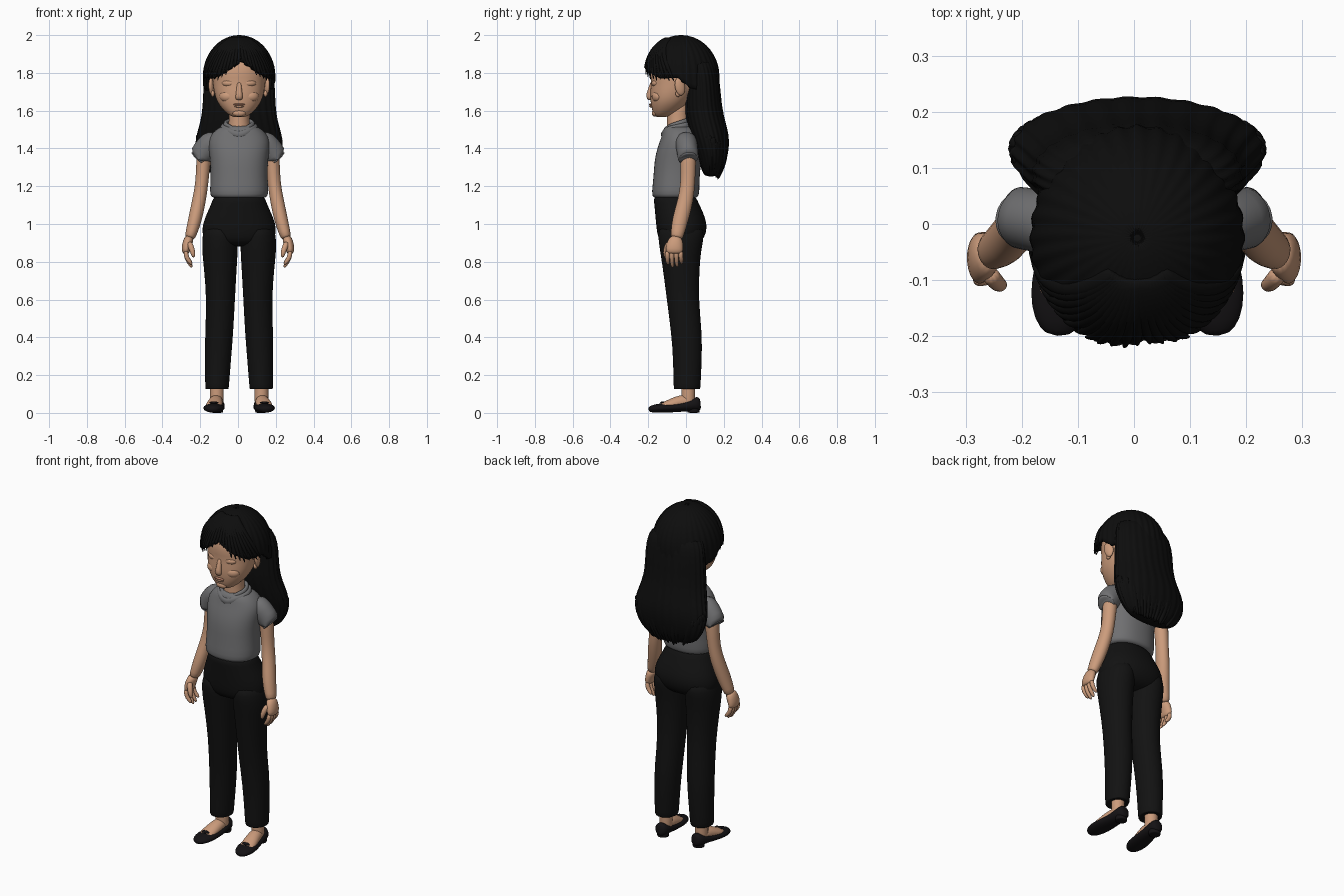
import bpy, bmesh, math, random
from mathutils import Vector, Matrix

random.seed(4)
if "Cube" in bpy.data.objects:
    bpy.data.objects.remove(bpy.data.objects["Cube"], do_unlink=True)
CX = 0.006


def material(name, rgb):
    m = bpy.data.materials.new(name)
    m.use_nodes = True
    m.diffuse_color = (*rgb, 1)
    m.node_tree.nodes["Principled BSDF"].inputs["Base Color"].default_value = (*rgb, 1)
    return m


SKIN = material("warm_skin", (0.60, 0.33, 0.20))
LIP = material("lip", (0.47, 0.22, 0.14))
GREY = material("grey_cloth", (0.16, 0.16, 0.165))
TROUSER = material("black_cloth", (0.006, 0.006, 0.006))
HAIR = material("black_hair", (0.004, 0.004, 0.004))
SHOE = material("black_leather", (0.007, 0.006, 0.007))


def finish(name, bm, mat, subsurf=1):
    bmesh.ops.recalc_face_normals(bm, faces=bm.faces)
    for f in bm.faces:
        f.smooth = True
    me = bpy.data.meshes.new(name)
    bm.to_mesh(me)
    bm.free()
    me.materials.append(mat)
    ob = bpy.data.objects.new(name, me)
    bpy.context.collection.objects.link(ob)
    if subsurf:
        ob.modifiers.new("smooth", "SUBSURF").levels = subsurf
        ob.modifiers["smooth"].render_levels = subsurf
    return ob


def skin_rings(name, rings, mat, subsurf=1, caps=True):
    bm = bmesh.new()
    loops = [[bm.verts.new(p) for p in r] for r in rings]
    n = len(loops[0])
    for a, b in zip(loops, loops[1:]):
        for i in range(n):
            bm.faces.new((a[i], a[(i + 1) % n], b[(i + 1) % n], b[i]))
    if caps:
        bm.faces.new(loops[0])
        bm.faces.new(loops[-1])
    return finish(name, bm, mat, subsurf)


def loft(name, rows, mat, n=28, power=1.0, flute=0.0, waves=26, subsurf=1):
    """Stack of level sections: z, x centre, x radius, front y, back y."""
    rings = []
    for z, xc, rx, yf, yb in rows:
        ring = []
        for i in range(n):
            t = 2 * math.pi * i / n
            k = 1 + flute * math.cos(waves * t + z * 5)
            c, s = math.cos(t), math.sin(t)
            c, s = (math.copysign(abs(v) ** power, v) for v in (c, s))
            ring.append((xc + rx * k * c, (yf + yb) / 2 + (yb - yf) / 2 * k * s, z))
        rings.append(ring)
    return skin_rings(name, rings, mat, subsurf)


def tube(name, rows, mat, ref=(0, 1, 0), n=14, subsurf=1):
    """Sections along a path: x, y, z, radius along ref, other radius."""
    pts = [Vector(r[:3]) for r in rows]
    rings = []
    for i, r in enumerate(rows):
        t = (pts[min(i + 1, len(pts) - 1)] - pts[max(i - 1, 0)]).normalized()
        u = Vector(ref)
        u = (u - t * u.dot(t)).normalized()
        v = t.cross(u)
        rings.append([pts[i] + u * r[3] * math.cos(a) + v * r[4] * math.sin(a)
                      for a in (2 * math.pi * j / n for j in range(n))])
    return skin_rings(name, rings, mat, subsurf)


def ball(name, loc, size, mat, rot=(0, 0, 0)):
    bm = bmesh.new()
    bmesh.ops.create_uvsphere(bm, u_segments=20, v_segments=12, radius=1)
    bm.transform(Matrix.Diagonal((*size, 1)))
    ob = finish(name, bm, mat, 0)
    ob.location, ob.rotation_euler = loc, rot
    return ob


# Head and neck
loft("head", [(z, CX, rx, f, b) for z, rx, f, b in (
    (1.565, .025, -.155, -.11), (1.575, .055, -.17, -.07), (1.61, .092, -.182, -.02),
    (1.65, .120, -.189, .02), (1.70, .134, -.191, .06), (1.75, .140, -.184, .09),
    (1.80, .146, -.192, .11), (1.86, .136, -.18, .11), (1.92, .10, -.14, .08),
    (1.96, .05, -.08, .03))], SKIN, power=.92)
loft("neck", [(1.44, CX, .075, -.11, .04), (1.52, CX, .056, -.10, .015),
              (1.58, CX, .052, -.10, .01), (1.66, CX, .06, -.11, .02)], SKIN)
tube("nose", [(CX, -.18, 1.755, .012, .008), (CX, -.188, 1.71, .014, .014),
              (CX, -.196, 1.675, .021, .02), (CX, -.19, 1.655, .018, .01)], SKIN, (1, 0, 0))
ball("upper_lip", (CX, -.186, 1.633, ), (.031, .010, .006), LIP)
ball("lower_lip", (CX, -.184, 1.623), (.025, .011, .007), SKIN)
ball("chin", (CX, -.163, 1.588), (.035, .018, .02), SKIN)
for side, s in (("left", 1), ("right", -1)):
    ball(side + "_eyelid", (CX + s * .058, -.163, 1.745), (.034, .018, .018), SKIN, (0, 0, s * .3))
    ball(side + "_cheek", (CX + s * .066, -.153, 1.675), (.04, .026, .03), SKIN, (0, 0, s * .4))
    ball(side + "_ear", (CX + s * .146, -.032, 1.728), (.014, .028, .048), SKIN, (.2, 0, s * .3))
    ball(side + "_ear_lobe", (CX + s * .14, -.042, 1.69), (.01, .014, .017), SKIN)

# Hair: fringed cap over the skull
HAIRLINE = [(0, 1.865), (28, 1.805), (52, 1.77), (80, 1.775), (100, 1.72), (180, 1.66)]


def low_angle(a):
    d = abs(math.degrees(a) - 4)
    for (a0, z0), (a1, z1) in zip(HAIRLINE, HAIRLINE[1:]):
        if d <= a1:
            z = z0 + (z1 - z0) * (d - a0) / (a1 - a0)
            return math.asin((z - 1.78) / .22)
    return math.asin((HAIRLINE[-1][1] - 1.78) / .22)


def cap_point(a, e, k=1.0):
    r = k * (math.cos(e) if e > 0 else 1)
    return Vector((CX + .19 * r * math.sin(a), -.025 - .2 * r * math.cos(a),
                   1.78 + .22 * math.sin(e)))


N, ROWS = 160, 16
cap = []
for j in range(ROWS):
    ring = []
    for i in range(N):
        a = -math.pi + 2 * math.pi * (i + .5) / N
        top = math.radians(88)
        e = top + (low_angle(a) - top) * j / (ROWS - 1)
        ring.append(cap_point(a, e, 1 + .012 * math.cos(32 * a + 2 * e)))
    cap.append(ring)
cap_ob = skin_rings("hair_cap", cap, HAIR, 0, caps=False)
cap_ob.data.update()
shell = cap_ob.modifiers.new("thickness", "SOLIDIFY")
shell.thickness, shell.offset = .018, -1
ball("hair_crown", (CX, -.02, 1.978), (.05, .055, .02), HAIR)

# Long hair falling behind the shoulders
loft("long_hair", [(z, CX, rx, f, b) for z, rx, f, b in (
    (1.88, .145, -.02, .145), (1.82, .178, 0, .165), (1.74, .188, .002, .18),
    (1.62, .190, -.01, .188), (1.54, .202, 0, .208), (1.47, .225, .02, .227),
    (1.40, .232, .045, .228), (1.33, .208, .07, .212), (1.28, .170, .085, .19),
    (1.25, .12, .10, .165))], HAIR, n=156, flute=.014)

# Loose locks at the fringe and at the ends
for i in range(23):
    a = math.radians(-80 + 160 * i / 22)
    low = low_angle(a) - random.uniform(.02, .14)
    path = []
    for j in range(7):
        t = j / 6
        e = 1.2 + (low - 1.2) * t
        p = cap_point(a * (.45 + .55 * t), e, .985 + .025 * t)
        r = .016 * (1 - .85 * t ** 3)
        path.append((*p, r, r * .7))
    tube(f"fringe_lock_{i + 1}", path, HAIR, (math.cos(a), math.sin(a), 0), n=8)
for i in range(30):
    a = math.radians(-105 + 210 * i / 29)
    x, y = math.sin(a), math.cos(a)
    drop = random.uniform(-.012, .012) + .05 * (1 - y)
    rows = [(.222, 1.42, .02), (.2, 1.34, .02), (.165, 1.28, .015), (.13, 1.235, .004)]
    tube(f"hair_end_{i + 1}", [(CX + x * w, .135 + y * (w - .222) * .45 + y * .075, z + drop, r, r)
                               for w, z, r in rows], HAIR, (y, -x, 0), n=8)

# Blouse body and cowl collar
loft("blouse", [(z, CX, rx, f, b) for z, rx, f, b in (
    (1.135, .135, -.165, .05), (1.145, .15, -.178, .066), (1.17, .157, -.182, .072),
    (1.25, .150, -.172, .072), (1.34, .153, -.168, .082), (1.41, .165, -.15, .088),
    (1.46, .160, -.13, .08), (1.50, .125, -.122, .06), (1.525, .085, -.11, .035))],
    GREY, power=.88)


def collar(name, rx, ry, z, thick, slope):
    rings = []
    for i in range(36):
        a = 2 * math.pi * i / 36
        dip = -.02 * max(0, -math.sin(a)) ** 6
        c = Vector((CX + rx * math.cos(a), -.045 + ry * math.sin(a), z + slope * math.sin(a) + dip))
        out = Vector((math.cos(a), math.sin(a), 0))
        rings.append([c + out * thick * math.cos(b) + Vector((0, 0, 1.5 * thick * math.sin(b)))
                      for b in (math.pi * k / 4 for k in range(8))])
    skin_rings(name, rings + rings[:1], GREY, 1, caps=False)


collar("collar_outer_fold", .086, .074, 1.508, .015, .016)
collar("collar_inner_fold", .072, .062, 1.528, .012, .02)

# Trousers seat
loft("trouser_seat", [(z, CX, rx, f, b) for z, rx, f, b in (
    (1.148, .132, -.165, .05), (1.135, .138, -.172, .056), (1.09, .155, -.167, .078),
    (1.03, .184, -.162, .104), (.98, .197, -.157, .113), (.93, .194, -.15, .10),
    (.895, .16, -.13, .07), (.88, .09, -.08, .02))], TROUSER, power=.92)

for side, s in (("left", 1), ("right", -1)):
    # Trouser leg
    loft(side + "_trouser_leg", [(z, CX + s * x, r, f, b) for z, x, r, f, b in (
        (1.0, .10, .08, -.14, .09), (.94, .101, .094, -.15, .098), (.87, .102, .096, -.14, .082),
        (.78, .100, .088, -.125, .072), (.6, .097, .075, -.102, .066), (.42, .106, .075, -.078, .086),
        (.28, .112, .069, -.068, .084), (.135, .117, .063, -.066, .077),
        (.122, .117, .061, -.064, .075), (.13, .117, .05, -.05, .06))], TROUSER)

    # Foot and flat shoe
    tube(side + "_ankle", [(CX + s * .118, .012, z, r, r) for z, r in
                           ((.2, .04), (.12, .037), (.07, .038), (.03, .036))], SKIN)
    tube(side + "_foot", [(CX + s * x, y, z, r, h) for x, y, z, r, h in (
        (.119, .045, .05, .03, .03), (.12, 0, .062, .036, .04), (.126, -.05, .053, .041, .036),
        (.134, -.10, .038, .046, .027), (.139, -.15, .026, .04, .018))], SKIN, (1, 0, 0))
    tube(side + "_shoe", [(CX + s * x, y, z, r, h) for x, y, z, r, h in (
        (.117, .078, .05, .02, .026), (.118, .066, .049, .036, .04), (.119, .035, .043, .043, .034),
        (.122, -.02, .032, .047, .026), (.13, -.08, .027, .055, .025), (.136, -.13, .026, .057, .026),
        (.141, -.175, .022, .044, .021), (.143, -.2, .018, .02, .013))], SHOE, (1, 0, 0), n=18)
    tube(side + "_shoe_heel", [(CX + s * .118, .04, z, .033, .034) for z in (.035, .03, .004, 0)], SHOE)
    ball(side + "_shoe_bow", (CX + s * .134, -.125, .054), (.024, .012, .007), SHOE)

    # Sleeve with rolled hem
    tube(side + "_sleeve", [(s * x, y, z, ry, r) for x, y, z, ry, r in (
        (.10, .0, 1.455, .055, .05), (.145, .0, 1.43, .06, .066), (.18, .008, 1.385, .056, .064),
        (.208, .012, 1.345, .056, .066), (.211, .012, 1.34, .054, .064),
        (.2, .01, 1.355, .045, .05))], GREY, n=20)

    # Arm down to the wrist
    tube(side + "_arm", [(s * x, y, z, ry, r) for x, y, z, ry, r in (
        (.17, .01, 1.42, .045, .045), (.185, .012, 1.32, .042, .038), (.19, .01, 1.22, .039, .035),
        (.205, .0, 1.13, .042, .037), (.228, -.032, 1.02, .045, .038), (.248, -.045, .95, .036, .031),
        (.258, -.052, .92, .034, .027))], SKIN)

    # Hand: palm, thumb and four fingers
    tube(side + "_palm", [(s * x, y, z, ry, r) for x, y, z, ry, r in (
        (.254, -.05, .935, .033, .026), (.268, -.058, .90, .044, .027), (.277, -.062, .865, .048, .024),
        (.276, -.062, .84, .044, .018))], SKIN)
    tube(side + "_thumb", [(s * x, y, z, r, r) for x, y, z, r in (
        (.26, -.085, .905, .018), (.247, -.103, .875, .016), (.238, -.11, .845, .014),
        (.234, -.108, .822, .008))], SKIN, n=10)
    for i, tip in enumerate((.785, .768, .772, .79)):
        y = -.099 + i * .024
        tube(f"{side}_finger_{i + 1}", [(s * .277, y, .86, .013, .014), (s * .274, y, .825, .013, .013),
             (s * .258, y + .002, (.82 + tip) / 2, .012, .012), (s * .243, y + .004, tip, .007, .007)],
             SKIN, n=10)
